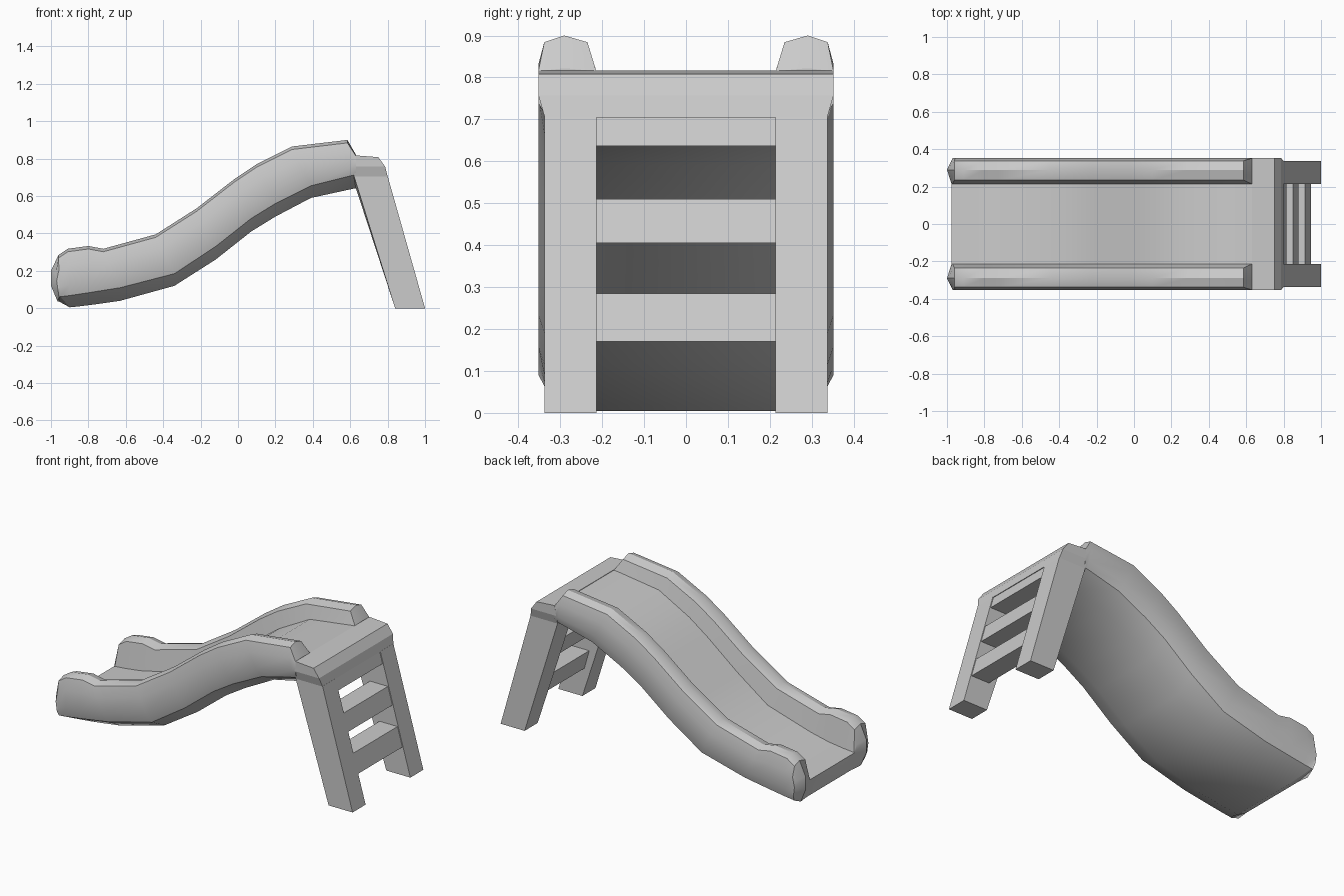
import bpy, bmesh, math

if "Cube" in bpy.data.objects:
    bpy.data.objects.remove(bpy.data.objects["Cube"])


def finish(name, bm, smooth=None):
    bmesh.ops.remove_doubles(bm, verts=bm.verts, dist=0.0005)
    bmesh.ops.recalc_face_normals(bm, faces=bm.faces)
    me = bpy.data.meshes.new(name)
    bm.to_mesh(me)
    bm.free()
    ob = bpy.data.objects.new(name, me)
    bpy.context.collection.objects.link(ob)
    if smooth:
        bpy.ops.object.select_all(action='DESELECT')
        ob.select_set(True)
        bpy.context.view_layer.objects.active = ob
        bpy.ops.object.shade_smooth_by_angle(angle=math.radians(smooth))
    return ob


def bridge(bm, rings):
    for a, b in zip(rings, rings[1:]):
        n = len(a)
        for i in range(n):
            bm.faces.new((a[i], a[(i + 1) % n], b[(i + 1) % n], b[i]))


def loft(name, rings):
    bm = bmesh.new()
    vr = [[bm.verts.new(p) for p in r] for r in rings]
    bridge(bm, vr)
    bm.faces.new(vr[0])
    bm.faces.new(vr[-1])
    return finish(name, bm)


def ring(x0, x1, y0, y1, z0, z1=None):
    z1 = z0 if z1 is None else z1
    return [(x0, y0, z0), (x1, y0, z1), (x1, y1, z1), (x0, y1, z0)]


# Slide chute: each station gives rail crest, side crease, underside and bed (x, z)
stations = [
    (-1.0, .20, -.957, .060, -.955, .035, -.975, .143),
    (-.96, .285, -.950, .062, -.900, .005, -.970, .144),
    (-.91, .318, -.900, .068, -.850, .010, -.900, .150),
    (-.80, .333, -.800, .083, -.770, .020, -.800, .163),
    (-.72, .318, -.630, .110, -.630, .040, -.680, .190),
    (-.44, .395, -.340, .185, -.340, .120, -.395, .275),
    (-.22, .535, -.120, .330, -.120, .260, -.195, .418),
    (-.02, .690, .070, .480, .070, .410, .005, .578),
    (.10, .770, .200, .560, .200, .490, .125, .664),
    (.29, .865, .390, .655, .390, .590, .330, .775),
    (.585, .90, .610, .710, .620, .640, .600, .812),
    (.63, .822, .630, .713, .635, .640, .635, .815),
]


def half_section(cx, cz, ex, ez, bx, bz, dx, dz):
    last = cx > .6
    sx, sz = max(cx, -.975), cz - (.007 if last else .016)
    yi, yo = (.214, .352) if last else (.235, .338)

    def mid(t):
        return (sx + (ex - sx) * t, .352, sz + (ez - sz) * t)
    return [(dx, .213, dz), (sx, yi, sz), (cx, .29, cz), (sx, yo, sz),
            mid(.3), mid(.75), (ex, .336, ez), (bx, .213, bz)]


bm = bmesh.new()
rings = []
for st in stations:
    h = half_section(*st)
    pts = h + [(x, -y, z) for x, y, z in reversed(h)]
    rings.append([bm.verts.new(p) for p in pts])
bridge(bm, rings)
# Ridged nose on each rail, flat end across the bed
first, last = rings[0], rings[-1]
for s, h in ((1, first[:8]), (-1, first[:7:-1])):
    p1 = bm.verts.new((-1.0, s * .29, .12))
    p2 = bm.verts.new((-.965, s * .285, .037))
    bm.faces.new((h[2], h[3], h[4], p1))
    bm.faces.new((h[4], h[5], p1))
    bm.faces.new((h[5], h[6], p2, p1))
    bm.faces.new((h[6], h[7], p2))
    bm.faces.new((h[0], h[1], h[2], p1))
    bm.faces.new((h[7], h[0], p1, p2))
bm.faces.new(last[:8])
bm.faces.new(last[8:])
for r in (first, last):
    bm.faces.new((r[0], r[7], r[8], r[15]))
finish("slide_chute", bm, 30)

# Platform with chamfered front edge and tapered sides
loft("platform", [
    ring(.62, .80, -.337, .337, .705),
    ring(.62, .787, -.352, .352, .757),
    ring(.63, .75, -.352, .352, .817, .808),
])

# Ladder legs
for s, side in ((-1, "front"), (1, "back")):
    top = [(.609, s * .213, .707), (.80, s * .213, .707),
           (.80, s * .337, .707), (.62, s * .337, .707)]
    loft(side + "_ladder_leg", [ring(.84, 1.0, s * .213, s * .337, 0), top])


# Ladder rungs and the panel under the platform
def front_x(z):
    return .995 - .2 * z / .707


for name, z0, z1, depth in (("lower_rung", .17, .285, .12),
                            ("upper_rung", .405, .51, .12),
                            ("top_panel", .637, .707, .17)):
    loft(name, [ring(front_x(z) - depth, front_x(z), -.214, .214, z)
                for z in (z0, z1)])
